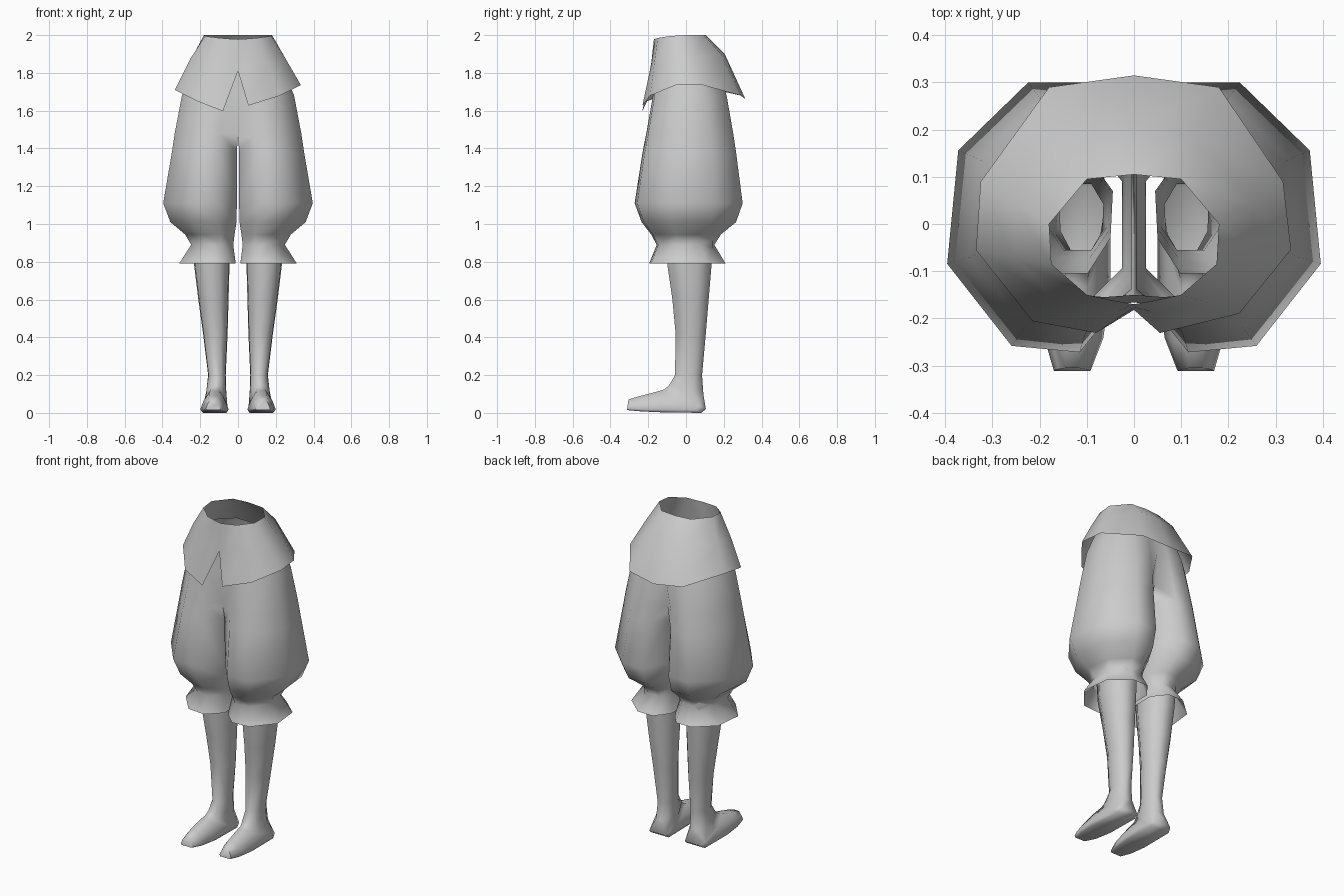
import bpy, bmesh

cube = bpy.data.objects.get("Cube")
if cube:
    bpy.data.objects.remove(cube)

grey = bpy.data.materials.new("cloth grey")
grey.use_nodes = True
COL = (0.6, 0.6, 0.6, 1)
grey.diffuse_color = COL
grey.node_tree.nodes["Principled BSDF"].inputs["Base Color"].default_value = COL


def loft(name, rings, skip=lambda r, i: False, cap_end=False, mirror=False):
    """Join successive rings of points with quads; skip(r, i) leaves a face out."""
    bm = bmesh.new()
    vs = [[bm.verts.new(p) for p in ring] for ring in rings]
    n = len(rings[0])
    for r in range(len(vs) - 1):
        for i in range(n):
            if not skip(r, i):
                j = (i + 1) % n
                bm.faces.new((vs[r][i], vs[r][j], vs[r + 1][j], vs[r + 1][i]))
    if cap_end:
        bm.faces.new(vs[-1])
    bmesh.ops.recalc_face_normals(bm, faces=bm.faces)
    me = bpy.data.meshes.new(name)
    bm.to_mesh(me)
    bm.free()
    ob = bpy.data.objects.new(name, me)
    bpy.context.collection.objects.link(ob)
    me.materials.append(grey)
    if mirror:
        m = ob.modifiers.new("mirror", "MIRROR")
        m.use_clip = True
        m.merge_threshold = 0.002
    bpy.ops.object.select_all(action="DESELECT")
    ob.select_set(True)
    bpy.context.view_layer.objects.active = ob
    bpy.ops.object.shade_smooth_by_angle(angle=1.2)
    return ob


# Tunic skirt: waist, hip and hem rings, listed from the back round by +x to the front
waist = [(0, .105, 2), (.10, .095, 2), (.18, 0, 2), (.175, -.085, 1.995),
         (.10, -.15, 1.985), (.04, -.163, 1.98), (0, -.17, 1.978)]
hip = [(0, .205, 1.9), (.125, .185, 1.9), (.25, .045, 1.87), (.255, -.07, 1.87),
       (.16, -.168, 1.85), (.035, -.185, 1.84), (0, -.177, 1.89)]
hem_left = [(0, .315, 1.66), (.18, .29, 1.68), (.316, .09, 1.735), (.333, -.054, 1.735),
            (.223, -.19, 1.68), (.055, -.231, 1.627), (0, -.182, 1.81)]
hem_right = [(0, .315, 1.66), (.18, .29, 1.68), (.325, .09, 1.725), (.335, -.055, 1.71),
             (.215, -.206, 1.65), (.08, -.231, 1.597), (0, -.182, 1.81)]


def close(left, right):
    return left + [(-x, y, z) for x, y, z in right[-2:0:-1]]


loft("tunic_skirt", [close(waist, waist), close(hip, hip), close(hem_left, hem_right)])

# Breeches: one half, mirrored. Section is x from inner to outer, y from front to back;
# the last two corners are the inner front and inner back
section = [(.22, 1), (.56, 1), (.94, .52), (1, -.31), (.65, -.95), (.28, -1), (0, -1), (0, 1)]
# z, inner x, outer x, front y, back y, depth share of the inner corners
levels = [
    (1.85, 0, .225, -.155, .165, .97),
    (1.68, 0, .297, -.175, .215, .95),
    (1.48, 0, .335, -.21, .25, .72),
    (1.38, .006, .35, -.23, .265, .6),
    (1.11, .006, .396, -.272, .30, .5),
    (1.01, .008, .358, -.235, .265, .5),
    (.945, .018, .28, -.185, .185, .55),
    (.89, .025, .248, -.155, .15, .6),
    (.79, .012, .312, -.195, .21, .6),
]


def breeches_ring(z, x0, x1, y0, y1, inner):
    ring = []
    for k, (u, v) in enumerate(section):
        v *= inner if k > 5 else 1
        ring.append((x0 + (x1 - x0) * u, -y0 * v if v < 0 else y1 * v, z))
    return [(x, y if v > 0 else -abs(y), z) for (x, y, z), (u, v) in zip(ring, section)]


# The inner wall is left out above the crotch, so that both halves share one pelvis
loft("breeches", [breeches_ring(*l) for l in levels],
     skip=lambda r, i: i == 6 and r < 2, mirror=True)

# Stockinged leg and shoe: each ring runs from a back point to a front point
leg_sec = [(0, .45), (.3, 1), (.7, .95), (1, .45)]
shoe_sec = [(0, .85), (.15, 1), (.6, .75), (1, .35)]
# back y, z, front y, z, inner x, outer x, section
leg_rings = [
    (.145, .92, -.105, .92, .045, .238, leg_sec),
    (.135, .78, -.098, .78, .045, .232, leg_sec),
    (.12, .6, -.072, .6, .05, .21, leg_sec),
    (.105, .42, -.055, .42, .055, .185, leg_sec),
    (.085, .2, -.058, .2, .065, .158, leg_sec),
    (.092, .1, -.09, .145, .062, .168, leg_sec),
    (.105, .02, -.115, .125, .056, .185, shoe_sec),
    (.08, 0, -.135, .118, .05, .195, shoe_sec),
    (-.13, .003, -.17, .108, .05, .2, shoe_sec),
    (-.24, .008, -.25, .088, .065, .19, shoe_sec),
    (-.312, .015, -.305, .07, .092, .17, shoe_sec),
]


def leg_ring(yb, zb, yf, zf, x0, x1, sec):
    cx, hw = (x0 + x1) / 2, (x1 - x0) / 2
    side = [(t, hw * w) for t, w in sec] + [(t, -hw * w) for t, w in reversed(sec)]
    return [(cx + w, yb + (yf - yb) * t, zb + (zf - zb) * t) for t, w in side]


loft("stocking_legs", [leg_ring(*r) for r in leg_rings], cap_end=True, mirror=True)
